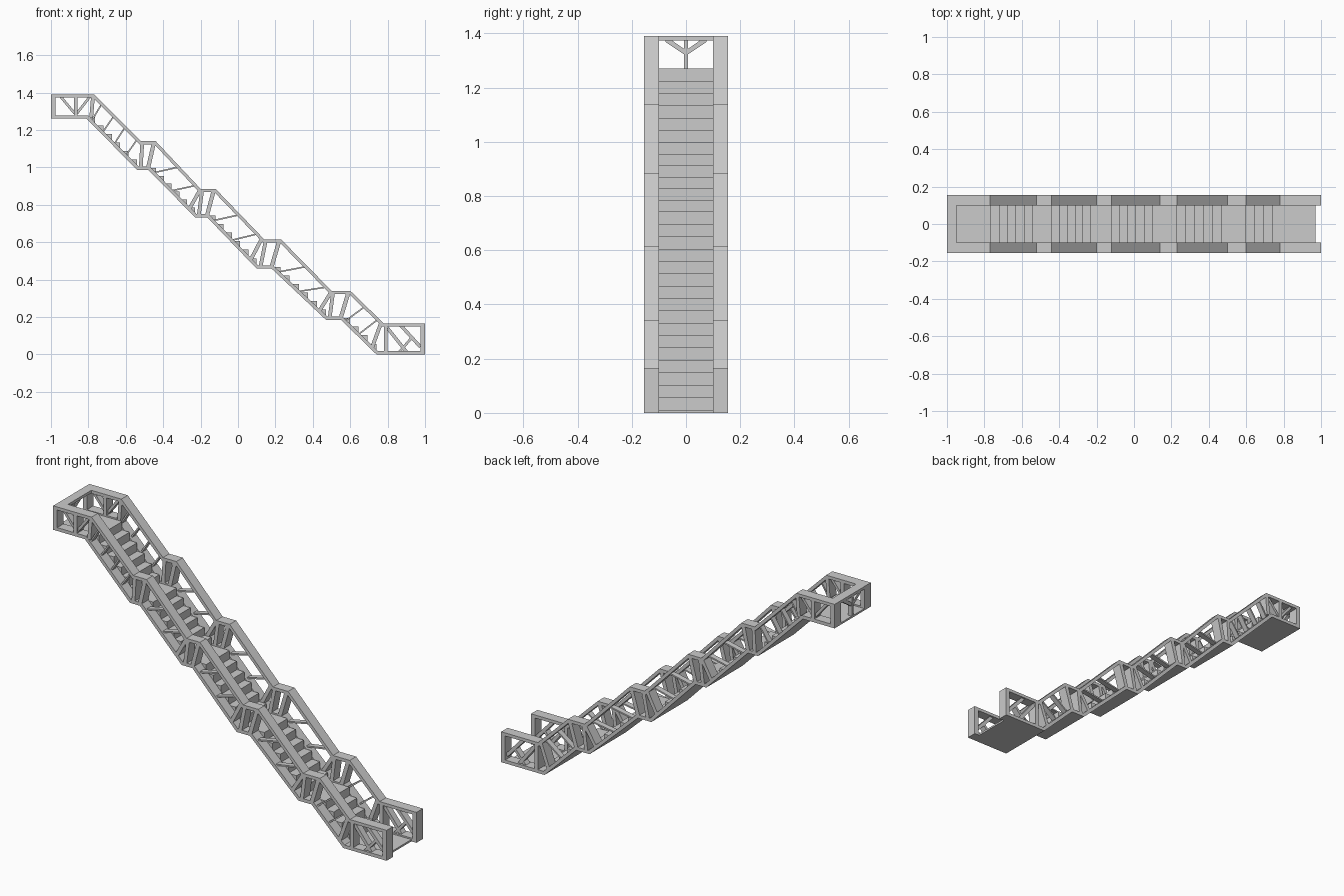
import bpy, bmesh
from mathutils import Vector

if "Cube" in bpy.data.objects:
    bpy.data.objects.remove(bpy.data.objects["Cube"])

TOP = [(-1, 1.39), (-.77, 1.39), (-.52, 1.14), (-.44, 1.14), (-.2, .885), (-.12, .885),
       (.14, .615), (.23, .615), (.50, .34), (.60, .34), (.78, .165), (1, .165)]
BOT = [(-1, 1.26), (-.81, 1.26), (-.54, .987), (-.48, .987), (-.23, .733), (-.165, .733),
       (.10, .458), (.18, .458), (.47, .185), (.55, .185), (.74, 0), (1, 0)]
Y0, Y1 = .1, .155


def prism(name, pts, y0, y1, mirror=False):
    """Extrude an x-z outline from y0 to y1."""
    bm = bmesh.new()
    f = bm.faces.new([bm.verts.new((x, y0, z)) for x, z in pts])
    r = bmesh.ops.extrude_face_region(bm, geom=[f])
    vs = [v for v in r["geom"] if isinstance(v, bmesh.types.BMVert)]
    bmesh.ops.translate(bm, verts=vs, vec=(0, y1 - y0, 0))
    bmesh.ops.recalc_face_normals(bm, faces=bm.faces)
    me = bpy.data.meshes.new(name)
    bm.to_mesh(me)
    bm.free()
    ob = bpy.data.objects.new(name, me)
    bpy.context.collection.objects.link(ob)
    if mirror:
        m = ob.modifiers.new("mirror", "MIRROR")
        m.use_axis = (False, True, False)
    return ob


def offset(path, d):
    """Mitred parallel of an x-z path."""
    P = [Vector(p) for p in path]
    out = []
    for i, p in enumerate(P):
        a = (p - P[i - 1]).normalized() if i else (P[1] - p).normalized()
        b = (P[i + 1] - p).normalized() if i < len(P) - 1 else a
        na, nb = Vector((-a.y, a.x)), Vector((-b.y, b.x))
        n = (na + nb).normalized()
        q = p + n * d / n.dot(na)
        out.append((q.x, q.y))
    return out


def bar(name, a, b, w, y0=Y0, y1=Y1, mirror=True):
    a, b = Vector(a), Vector(b)
    d = (b - a).normalized() * w / 2
    n = Vector((-d.y, d.x))
    return prism(name, [a + n, b + n, b - n, a - n], y0, y1, mirror)


def height(path, x):
    for (xa, za), (xb, zb) in zip(path, path[1:]):
        if xa <= x <= xb:
            return za + (zb - za) * (x - xa) / (xb - xa)


# Handrails and lower stringers
prism("handrail", TOP + offset(TOP, -.017)[::-1], Y0, Y1, True)
prism("stringer", BOT + offset(BOT, .018)[::-1], Y0, Y1, True)

# Stepped deck with landings and a flat underside
deck = [(-1, BOT[0][1] + .01)]
for i in range(1, 10, 2):
    (xa, za), (xb, zb) = BOT[i], BOT[i + 1]
    n = 6 if i < 9 else 4
    for k in range(n):
        x = xa + (xb - xa) * (k + 1) / n
        deck += [(x, za + .01 + (zb - za) * k / n), (x, za + .01 + (zb - za) * (k + 1) / n)]
deck += [(.97, .01), (.97, 0)]
prism("stair_deck", deck + BOT[-2::-1], -Y0, Y0)

# Posts at both ends of each middle landing
for i in range(2, 10, 2):
    (ba, bz), (bb, _) = BOT[i], BOT[i + 1]
    (ta, tz), (tb, _) = TOP[i], TOP[i + 1]
    bar("landing_post_upper", (ba + .02, bz + .008), (ta + .008, tz - .008), .02)
    bar("landing_post_lower", (bb - .0, bz + .012), (tb - .01, tz - .01), .022)

# Thin braces inside each sloping flight
for i in range(1, 10, 2):
    xa, xb = BOT[i][0], BOT[i + 1][0]
    L = xb - xa
    if i == 1:
        pairs = [(.1, .22), (.32, .46), (.55, .68), (.78, .92)]
    else:
        pairs = [(.12, .55), (.5, .92), (.88, 1.02)]
    for k, (u, v) in enumerate(pairs):
        a, b = xa + L * u, xa + L * v + .02
        thick = i > 1 and k == 2
        bar("flight_brace", (a, height(BOT, a) + .015), (b, height(TOP, b) - .015),
            .02 if thick else .008, Y0 if thick else .115, Y1 if thick else .145)

# Upper landing railing
bar("upper_end_post", (-.988, 1.265), (-.988, 1.385), .024)
bar("upper_mid_post", (-.868, 1.265), (-.868, 1.385), .02)
bar("upper_inner_post", (-.785, 1.265), (-.775, 1.385), .02)
bar("upper_brace", (-.95, 1.38), (-.875, 1.29), .014, .11, .145)
bar("upper_brace", (-.79, 1.38), (-.86, 1.29), .014, .11, .145)

# Lower landing railing
bar("lower_end_post", (.988, .005), (.988, .16), .024)
bar("lower_inner_post", (.79, .005), (.79, .16), .02)
bar("lower_brace", (.80, .14), (.90, .015), .018, .11, .145)
bar("lower_brace", (.87, .155), (.975, .04), .018, .11, .145)
bar("lower_brace", (.86, .01), (.93, .09), .014, .11, .145)

# End railing across the top landing with a forked support
prism("end_rail", [(-1, 1.39), (-.95, 1.39), (-.95, 1.375), (-1, 1.375)], -Y0, Y0)
bar("end_support", (-.988, 1.265), (-.988, 1.385), .024, -.008, .008, False)
fork = prism("end_fork", [(0, 1.318), (.075, 1.368), (.075, 1.38), (.06, 1.38), (0, 1.338)], 0, .02)
for v in fork.data.vertices:  # turn the outline to face along x
    x, y, z = v.co
    v.co = (-.998 + y, x, z)
bm = bmesh.new()
bm.from_mesh(fork.data)
bmesh.ops.recalc_face_normals(bm, faces=bm.faces)
bm.to_mesh(fork.data)
bm.free()
m = fork.modifiers.new("mirror", "MIRROR")
m.use_axis = (False, True, False)
